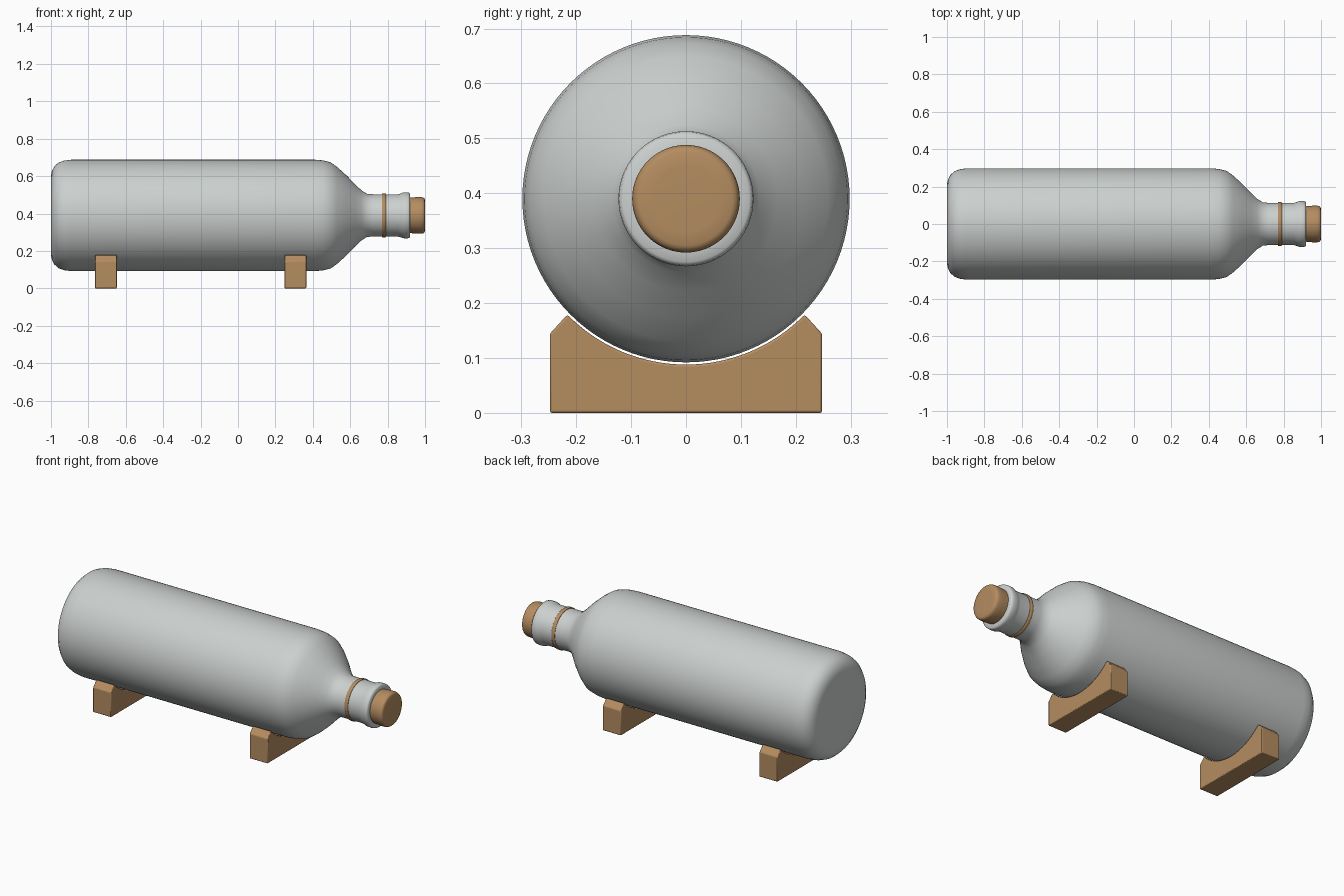
import bpy
import bmesh
import math

AXIS_Z = 0.39

cube = bpy.data.objects.get("Cube")
if cube:
    bpy.data.objects.remove(cube, do_unlink=True)


def make_material(name, colour):
    mat = bpy.data.materials.new(name)
    mat.use_nodes = True
    mat.diffuse_color = (*colour, 1)
    bsdf = next(n for n in mat.node_tree.nodes if n.type == 'BSDF_PRINCIPLED')
    bsdf.inputs["Base Color"].default_value = (*colour, 1)
    bsdf.inputs["Roughness"].default_value = 0.5
    return mat


glass = make_material("pale grey glass", (0.60, 0.63, 0.62))
wood = make_material("warm wood", (0.46, 0.265, 0.118))


def finish(bm, name, mat, angle):
    bmesh.ops.recalc_face_normals(bm, faces=bm.faces)
    mesh = bpy.data.meshes.new(name)
    bm.to_mesh(mesh)
    bm.free()
    obj = bpy.data.objects.new(name, mesh)
    bpy.context.collection.objects.link(obj)
    mesh.materials.append(mat)
    bpy.ops.object.select_all(action='DESELECT')
    obj.select_set(True)
    bpy.context.view_layer.objects.active = obj
    bpy.ops.object.shade_smooth_by_angle(angle=math.radians(angle))
    return obj


def lathe(name, profile, mat, sides=96):
    """Spin (x, radius) points round the horizontal axis and close the ends."""
    bm = bmesh.new()
    rings = []
    for x, r in profile:
        angles = [2 * math.pi * i / sides for i in range(sides)]
        rings.append([bm.verts.new((x, r * math.cos(a), AXIS_Z + r * math.sin(a)))
                      for a in angles])
    for a, b in zip(rings, rings[1:]):
        for i in range(sides):
            j = (i + 1) % sides
            bm.faces.new((a[i], a[j], b[j], b[i]))
    bm.faces.new(rings[0])
    bm.faces.new(rings[-1])
    return finish(bm, name, mat, 40)


# Bottle: rounded base, straight body, sloping shoulder, neck and lip
lathe("bottle", [
    (-1.0, 0.21), (-0.995, 0.238), (-0.982, 0.262), (-0.96, 0.282),
    (-0.93, 0.293), (-0.89, 0.298), (0.41, 0.298), (0.455, 0.294),
    (0.495, 0.284), (0.53, 0.259), (0.58, 0.214), (0.625, 0.167),
    (0.66, 0.134), (0.69, 0.115), (0.72, 0.113), (0.855, 0.113),
    (0.87, 0.117), (0.882, 0.122), (0.905, 0.123), (0.915, 0.121),
    (0.92, 0.115), (0.92, 0.09)], glass)

# Stopper with softly rounded end
lathe("stopper", [
    (0.90, 0.094), (0.925, 0.095), (0.955, 0.098), (0.98, 0.098),
    (0.99, 0.096), (0.996, 0.092), (0.999, 0.085), (1.0, 0.06)], wood)

# Thin band round the neck
lathe("neck_band", [
    (0.769, 0.110), (0.769, 0.115), (0.773, 0.118), (0.787, 0.118),
    (0.791, 0.115), (0.791, 0.110)], wood)


def cradle(name, x_min, x_max):
    """Block with a round saddle and clipped upper corners."""
    radius, half, top = 0.302, 0.248, 0.179
    reach = math.acos((AXIS_Z - top) / radius)
    outline = [(-half, 0), (half, 0), (half, 0.144)]
    for i in range(33):
        a = reach * (1 - i / 16)
        outline.append((radius * math.sin(a), AXIS_Z - radius * math.cos(a)))
    outline.append((-half, 0.144))
    bm = bmesh.new()
    face = bm.faces.new([bm.verts.new((x_min, y, z)) for y, z in outline])
    side = bmesh.ops.extrude_face_region(bm, geom=[face])["geom"]
    verts = [v for v in side if isinstance(v, bmesh.types.BMVert)]
    bmesh.ops.translate(bm, verts=verts, vec=(x_max - x_min, 0, 0))
    obj = finish(bm, name, wood, 30)
    bevel = obj.modifiers.new("soft edges", 'BEVEL')
    bevel.width = 0.004
    bevel.segments = 2
    bevel.limit_method = 'ANGLE'
    bevel.angle_limit = math.radians(35)


# Stand: one cradle under each end of the body
cradle("base_cradle", -0.765, -0.648)
cradle("shoulder_cradle", 0.248, 0.365)
